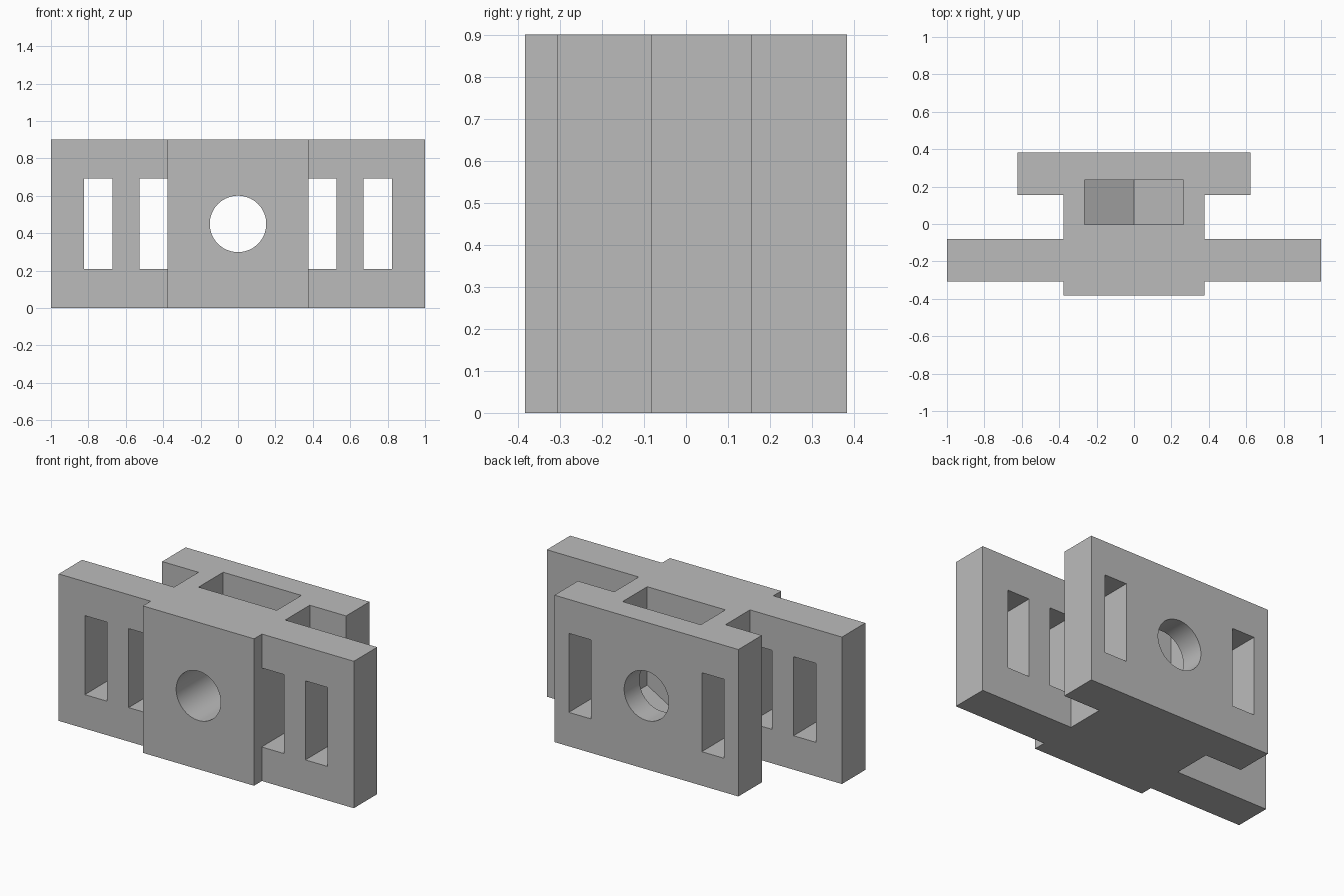
import bpy
import bmesh
import math
from mathutils import Matrix, Vector

cube = bpy.data.objects.get("Cube")
if cube:
    bpy.data.objects.remove(cube, do_unlink=True)

HEIGHT = 0.9
MID = HEIGHT / 2

grey = bpy.data.materials.new("plain_grey")
grey.use_nodes = True
colour = (0.5, 0.5, 0.5, 1)
grey.diffuse_color = colour
grey.node_tree.nodes["Principled BSDF"].inputs["Base Color"].default_value = colour


def prism(name, points, offset):
    """Extrude a closed outline of 3D points along the offset vector."""
    bm = bmesh.new()
    face = bm.faces.new([bm.verts.new(p) for p in points])
    out = bmesh.ops.extrude_face_region(bm, geom=[face])
    moved = [v for v in out["geom"] if isinstance(v, bmesh.types.BMVert)]
    bmesh.ops.translate(bm, verts=moved, vec=Vector(offset))
    bmesh.ops.recalc_face_normals(bm, faces=bm.faces)
    mesh = bpy.data.meshes.new(name)
    bm.to_mesh(mesh)
    bm.free()
    mesh.materials.append(grey)
    obj = bpy.data.objects.new(name, mesh)
    bpy.context.collection.objects.link(obj)
    return obj


def front_prism(name, outline, y0, y1):
    """Extrude an outline drawn in x and z from y0 to y1."""
    return prism(name, [(x, y0, z) for x, z in outline], (0, y1 - y0, 0))


def cut(target, cutter):
    cutter.hide_render = True
    mod = target.modifiers.new("cut", 'BOOLEAN')
    mod.operation = 'DIFFERENCE'
    mod.solver = 'EXACT'
    mod.object = cutter
    bpy.context.view_layer.objects.active = target
    bpy.ops.object.modifier_apply(modifier=mod.name)
    bpy.data.objects.remove(cutter, do_unlink=True)


# Body: right half of the plan outline, mirrored and extruded upward
half = [(0.377, -0.383), (0.377, -0.307), (1, -0.307), (1, -0.081),
        (0.377, -0.081), (0.377, 0.156), (0.623, 0.156), (0.623, 0.383)]
plan = half + [(-x, y) for x, y in reversed(half)]
body = prism("slotted_bracket", [(x, y, 0) for x, y in plan], (0, 0, HEIGHT))

# Strap slots: two per side in the front plate, one per side in the back plate
for x0, y0, y1 in [(0.375, -0.312, -0.077), (0.672, -0.32, -0.07),
                   (0.375, 0.152, 0.4)]:
    for side in (-1, 1):
        a, b = side * x0, side * (x0 + 0.151)
        box = [(a, 0.208), (b, 0.208), (b, 0.692), (a, 0.692)]
        cut(body, front_prism("slot_cutter", box, y0, y1))

# Nut pocket: hexagon seat with its point down, open at the top
w = 0.265
side_len = w / math.cos(math.pi / 6)
seat = [(-w, 1), (-w, MID - side_len / 2), (0, MID - side_len),
        (w, MID - side_len / 2), (w, 1)]
cut(body, front_prism("pocket_cutter", seat, -0.003, 0.235))

# Bolt hole running front to back
ring = [(0.151 * math.cos(t), MID + 0.151 * math.sin(t))
        for t in (i * math.tau / 64 for i in range(64))]
cut(body, front_prism("hole_cutter", ring, -0.5, 0.5))

# Smooth bore, crisp edges
bpy.ops.object.select_all(action='DESELECT')
body.select_set(True)
bpy.context.view_layer.objects.active = body
bpy.ops.object.shade_smooth_by_angle(angle=math.radians(30))
